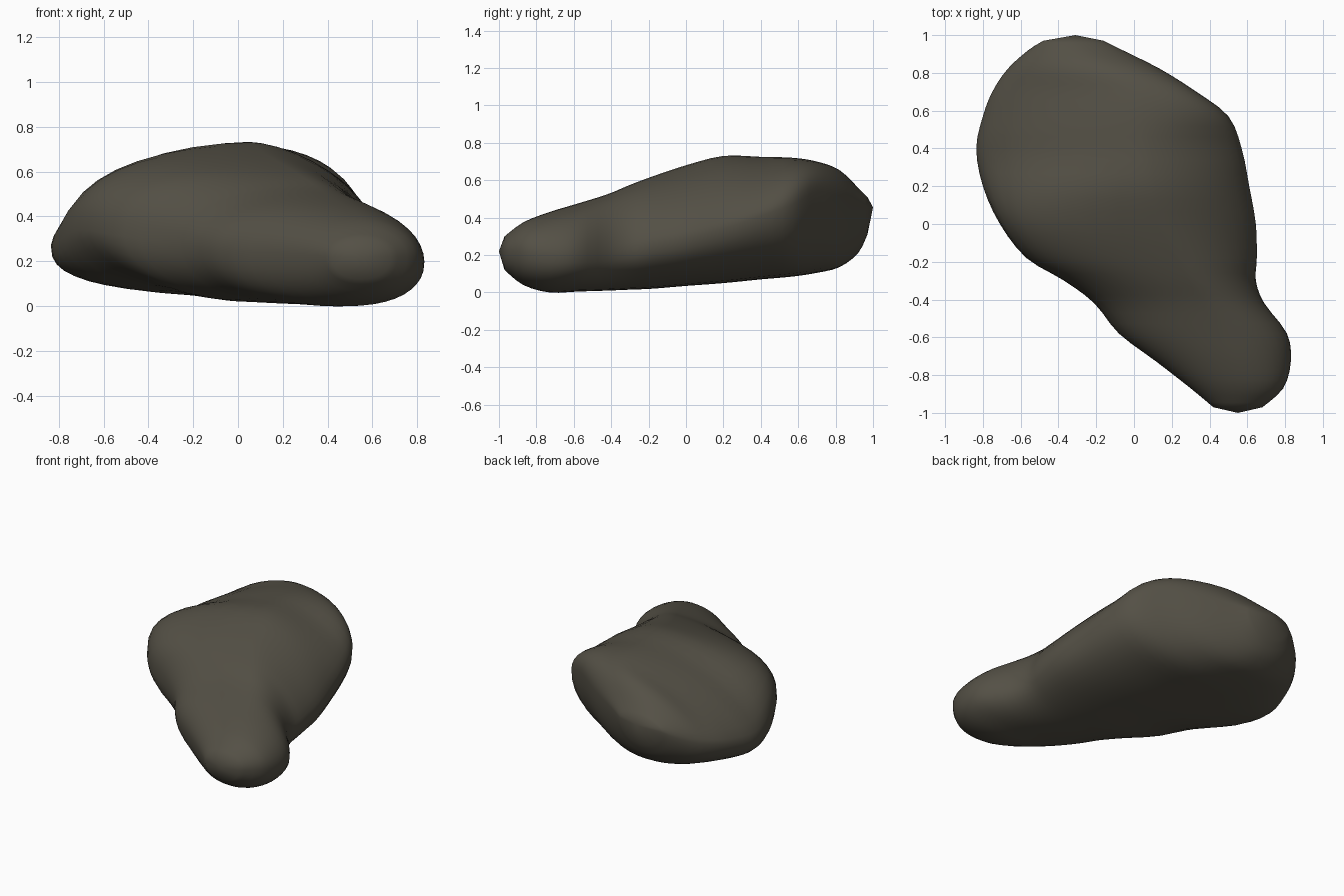
import bpy, bmesh, math

if "Cube" in bpy.data.objects:
    bpy.data.objects.remove(bpy.data.objects["Cube"])

# Key cross-sections along the boulder:
# y, left x, left z, right x, right z, ridge x, ridge z, bottom z
KEYS = [
    (-.97, .42, .22, .68, .22, .55, .30, .12),
    (-.87, .30, .23, .79, .22, .56, .375, .04),
    (-.73, .12, .24, .83, .20, .51, .43, .0),
    (-.58, -.08, .25, .81, .20, .43, .475, .005),
    (-.42, -.21, .27, .69, .21, .36, .525, .01),
    (-.30, -.37, .29, .645, .23, .29, .575, .015),
    (-.18, -.57, .32, .65, .26, .22, .62, .02),
    (0, -.71, .34, .645, .29, .12, .68, .035),
    (.20, -.80, .29, .61, .34, .06, .73, .05),
    (.40, -.835, .27, .57, .41, .04, .725, .07),
    (.57, -.80, .29, .50, .47, .03, .72, .085),
    (.70, -.75, .32, .33, .54, -.0, .70, .105),
    (.82, -.67, .35, .14, .51, -.12, .655, .135),
    (.92, -.56, .40, -.06, .48, -.26, .56, .21),
    (.97, -.48, .44, -.16, .455, -.31, .51, .31),
]
# Roundness of the section corners: y, upper left, upper right, lower left, lower right
ROUND = [
    (-1, 2, 2, 2.3, 2.3),
    (-.5, 2.1, 1.9, 2.2, 2.4),
    (-.1, 2.7, 1.6, 1.8, 2.4),
    (.4, 1.6, 1.6, 2.7, 2.3),
    (.7, 1.5, 2.3, 2.5, 2.3),
    (1, 1.8, 2, 2, 2),
]
TIPS = ((.55, -1, .22), (-.31, 1, .455))
SEGS, STEPS = 40, 3


def catmull(a, b, c, d, t):
    return [.5 * (2*q + (r-p)*t + (2*p - 5*q + 4*r - s)*t*t + (3*q - p - 3*r + s)*t**3)
            for p, q, r, s in zip(a, b, c, d)]


def roundness(y):
    for a, b in zip(ROUND, ROUND[1:]):
        if y <= b[0]:
            t = (y - a[0]) / (b[0] - a[0])
            t = t * t * (3 - 2 * t)
            return [p + (q - p) * t for p, q in zip(a[1:], b[1:])]


def ring(key):
    """One closed section made of four rounded quarter arcs."""
    y, xl, zl, xr, zr, xt, zt, zb = key
    xb = (xl + xr) / 2
    ul, ur, ll, lr = roundness(y)
    pts = []
    for i in range(SEGS):
        a = 2 * math.pi * i / SEGS
        c, s = math.cos(a), math.sin(a)
        up, right = s >= 0, c >= 0
        n = (ur if right else ul) if up else (lr if right else ll)
        u, v = abs(c) ** (2 / n), abs(s) ** (2 / n)
        mid = xt if up else xb
        side = zr if right else zl
        pts.append((mid + ((xr if right else xl) - mid) * u, y,
                    side + ((zt if up else zb) - side) * v))
    return pts


# Smoothly interpolated sections
keys = []
last = len(KEYS) - 1
for i in range(last):
    a, d = KEYS[max(i - 1, 0)], KEYS[min(i + 2, last)]
    keys += [catmull(a, KEYS[i], KEYS[i + 1], d, k / STEPS) for k in range(STEPS)]
keys.append(KEYS[-1])

# Boulder skin
bm = bmesh.new()
rings = [[bm.verts.new(p) for p in ring(k)] for k in keys]
for r0, r1 in zip(rings, rings[1:]):
    for i in range(SEGS):
        j = (i + 1) % SEGS
        bm.faces.new((r0[i], r0[j], r1[j], r1[i]))
for tip, r in zip(TIPS, (rings[0], rings[-1])):
    v = bm.verts.new(tip)
    for i in range(SEGS):
        bm.faces.new((v, r[i], r[(i + 1) % SEGS]))
bmesh.ops.recalc_face_normals(bm, faces=bm.faces)
for f in bm.faces:
    f.smooth = True

mesh = bpy.data.meshes.new("boulder")
bm.to_mesh(mesh)
bm.free()
rock = bpy.data.objects.new("boulder", mesh)
bpy.context.collection.objects.link(rock)

# Dark olive-grey stone
stone = bpy.data.materials.new("dark stone")
stone.diffuse_color = (.088, .08, .06, 1)
stone.use_nodes = True
stone.node_tree.nodes["Principled BSDF"].inputs["Base Color"].default_value = stone.diffuse_color
mesh.materials.append(stone)
